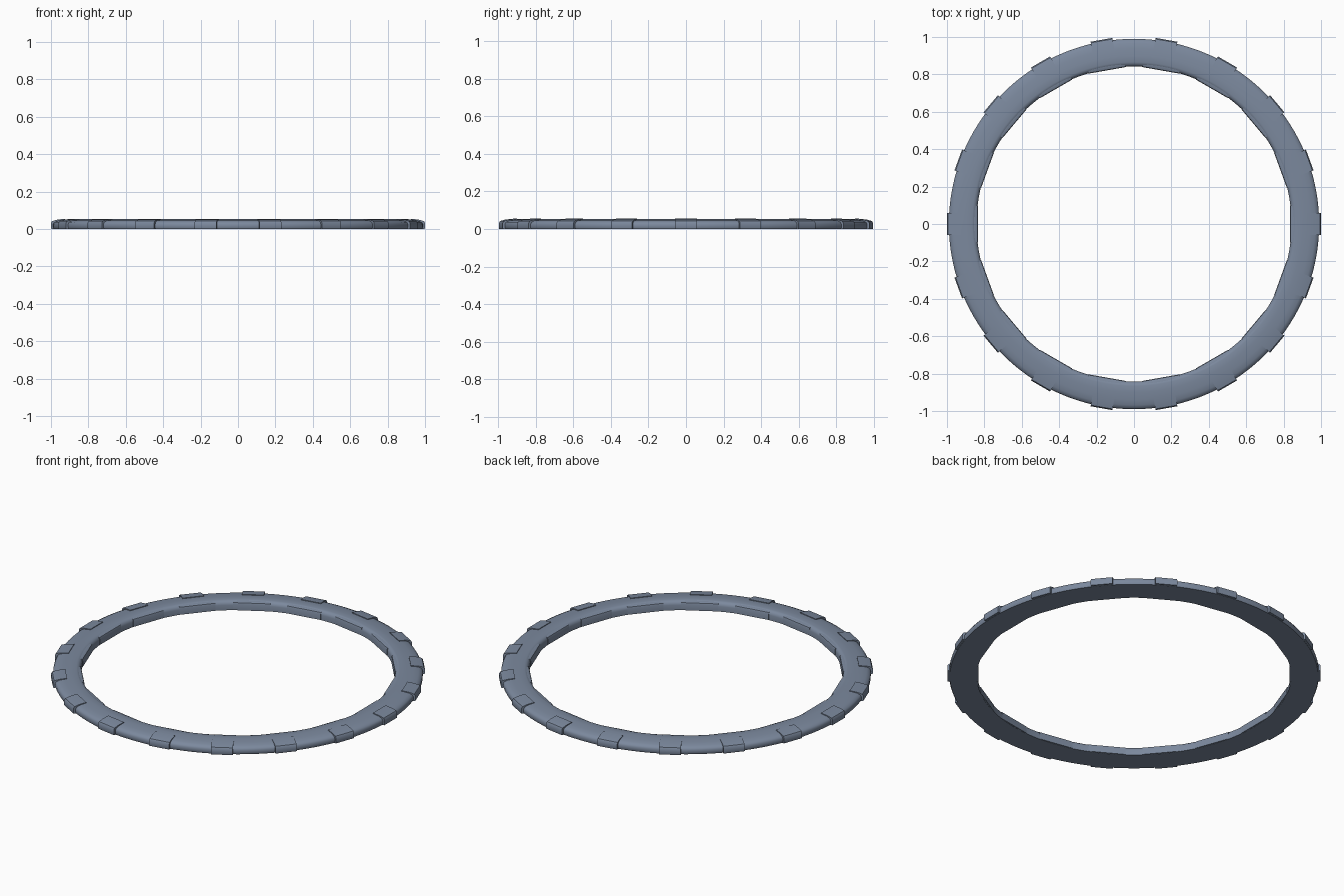
import bpy, bmesh, math
from mathutils import Matrix

if "Cube" in bpy.data.objects:
    bpy.data.objects.remove(bpy.data.objects["Cube"])

COUNT = 18
SLATE = bpy.data.materials.new("slate_grey")
SLATE.diffuse_color = (0.20, 0.25, 0.34, 1)
SLATE.use_nodes = True
SLATE.node_tree.nodes["Principled BSDF"].inputs["Base Color"].default_value = SLATE.diffuse_color


def finish(name, bm, angle):
    bmesh.ops.recalc_face_normals(bm, faces=bm.faces)
    mesh = bpy.data.meshes.new(name)
    bm.to_mesh(mesh)
    bm.free()
    mesh.materials.append(SLATE)
    ob = bpy.data.objects.new(name, mesh)
    bpy.context.collection.objects.link(ob)
    bpy.ops.object.select_all(action='DESELECT')
    bpy.context.view_layer.objects.active = ob
    ob.select_set(True)
    bpy.ops.object.shade_smooth_by_angle(angle=math.radians(angle))
    return ob


def lathe(name, profile, segments):
    bm = bmesh.new()
    rings = []
    for i in range(segments):
        a = 2 * math.pi * i / segments
        rings.append([bm.verts.new((r * math.cos(a), r * math.sin(a), z)) for r, z in profile])
    n = len(profile)
    for i in range(segments):
        p, q = rings[i], rings[(i + 1) % segments]
        for j in range(n):
            k = (j + 1) % n
            bm.faces.new((p[j], q[j], q[k], p[k]))
    return finish(name, bm, 50)


def radial_blocks(name, profile, width):
    # one extruded section repeated around the ring
    bm = bmesh.new()
    n = len(profile)
    for i in range(COUNT):
        rot = Matrix.Rotation(2 * math.pi * i / COUNT, 4, 'Z')
        ends = []
        for y in (-width / 2, width / 2):
            vs = [bm.verts.new((r, y, z)) for r, z in profile]
            bmesh.ops.transform(bm, matrix=rot, verts=vs)
            bm.faces.new(vs)
            ends.append(vs)
        for j in range(n):
            k = (j + 1) % n
            bm.faces.new((ends[0][j], ends[0][k], ends[1][k], ends[1][j]))
    return finish(name, bm, 40)


# smooth main ring with a rounded outer shoulder
lathe("main_ring", [(0.842, 0), (0.986, 0), (0.99, 0.008), (0.99, 0.026),
                    (0.984, 0.036), (0.968, 0.044), (0.94, 0.049), (0.90, 0.053),
                    (0.866, 0.053), (0.855, 0.05), (0.846, 0.042), (0.842, 0.03)], 144)

# outer grip blocks
radial_blocks("outer_grips", [(0.924, 0.001), (0.998, 0.001), (1.0, 0.006), (1.0, 0.032),
                              (0.994, 0.042), (0.965, 0.050), (0.924, 0.0545)], 0.118)

# flat pads lining the inside
radial_blocks("inner_pads", [(0.834, 0.001), (0.88, 0.001), (0.88, 0.05),
                             (0.852, 0.05), (0.837, 0.044), (0.834, 0.036)], 0.20)
